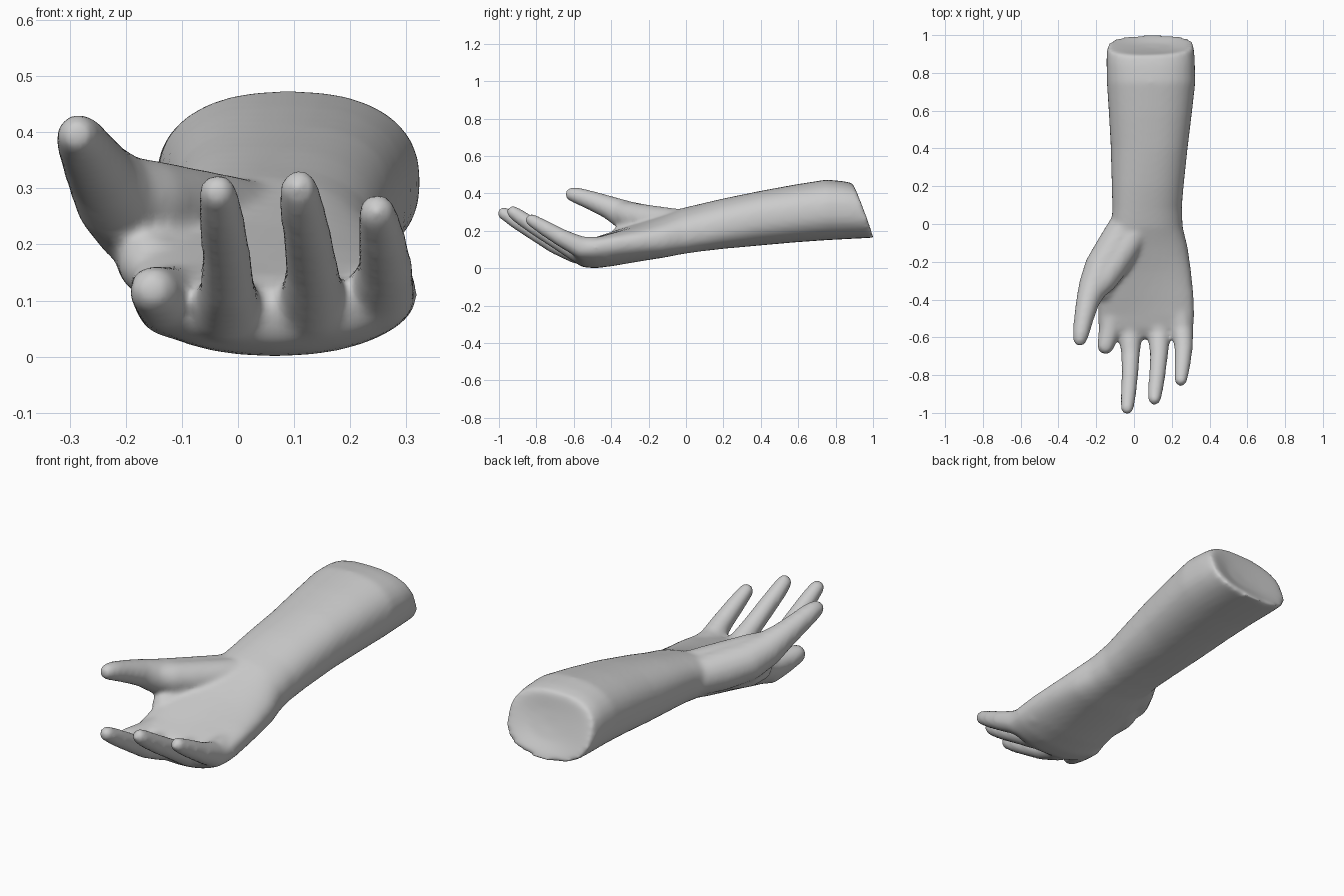
import bpy, bmesh, math
from mathutils import Vector

skin = bpy.data.materials.new("plain grey")
skin.diffuse_color = (0.6, 0.6, 0.6, 1)
bm = bmesh.new()


def loft(rings, start, end):
    """Skin a list of equal rings and close both ends with a fan."""
    loops = [[bm.verts.new(p) for p in r] for r in rings]
    n = len(loops[0])
    for a, b in zip(loops, loops[1:]):
        for i in range(n):
            bm.faces.new((a[i], a[(i + 1) % n], b[(i + 1) % n], b[i]))
    for loop, tip in ((loops[0], start), (loops[-1], end)):
        c = bm.verts.new(tip)
        for i in range(n):
            bm.faces.new((loop[i], loop[(i + 1) % n], c))


def section(y, x0, x1, z0, z1, tilt=0, dish=0, shear=0, yaw=0, power=0.85):
    """Rounded cross-section: tilt rolls it, dish lifts its sides, shear and yaw slant it."""
    cx, cz, w, h = (x0 + x1) / 2, (z0 + z1) / 2, (x1 - x0) / 2, (z1 - z0) / 2
    ring = []
    for i in range(32):
        a = math.tau * i / 32
        c, s = math.cos(a), math.sin(a)
        u = math.copysign(abs(c) ** power, c)
        v = math.copysign(abs(s) ** power, s)
        ring.append((cx + w * u, y + shear * h * v + yaw * u,
                     cz + h * v + tilt * u + dish * (u * u - 0.3)))
    return ring


def digit(points):
    """Tapered round finger through (x, y, z, radius) points."""
    ps = [(Vector(p[:3]), p[3]) for p in points]
    rings = []

    def ring(c, d, r):
        side = d.cross(Vector((0, 0, 1))).normalized()
        up = side.cross(d)
        rings.append([c + r * (math.cos(math.tau * k / 16) * side
                               + math.sin(math.tau * k / 16) * up) for k in range(16)])

    for i, (c, r) in enumerate(ps):
        d = (ps[min(i + 1, len(ps) - 1)][0] - ps[max(i - 1, 0)][0]).normalized()
        ring(c, d, r)
    for t in (0.4, 0.75, 0.93):
        ring(c + d * r * t, d, r * math.sqrt(1 - t * t))
    loft(rings, ps[0][0], c + d * r * 1.05)


# forearm, wrist and cupped palm, from the slanted torn end forward
loft([
    section(0.935, 0.00, 0.20, 0.24, 0.37, shear=-0.35),
    section(0.947, -0.10, 0.285, 0.185, 0.435, shear=-0.38, yaw=0.005, power=0.8),
    section(0.947, -0.142, 0.315, 0.163, 0.455, shear=-0.38, yaw=0.005, power=0.8),
    section(0.87, -0.146, 0.322, 0.158, 0.466, shear=-0.2, power=0.82),
    section(0.75, -0.144, 0.325, 0.15, 0.474),
    section(0.58, -0.133, 0.306, 0.138, 0.447),
    section(0.40, -0.123, 0.284, 0.122, 0.414),
    section(0.20, -0.118, 0.263, 0.105, 0.372, tilt=-0.012),
    section(0.08, -0.115, 0.253, 0.093, 0.342, tilt=-0.02),
    section(-0.02, -0.12, 0.259, 0.08, 0.317, tilt=-0.025),
    section(-0.12, -0.15, 0.284, 0.063, 0.282, tilt=-0.025, dish=0.01),
    section(-0.25, -0.178, 0.303, 0.045, 0.242, tilt=-0.02, dish=0.025),
    section(-0.38, -0.190, 0.316, 0.023, 0.205, tilt=-0.01, dish=0.033, power=0.83),
    section(-0.48, -0.191, 0.320, 0.009, 0.175, dish=0.031, power=0.8),
    section(-0.55, -0.187, 0.315, 0.014, 0.155, dish=0.031, power=0.8),
    section(-0.59, -0.165, 0.298, 0.035, 0.135, dish=0.03),
    section(-0.605, -0.12, 0.26, 0.06, 0.115, dish=0.02),
], (0.1, 0.93, 0.305), (0.07, -0.61, 0.085))

# thumb with its fleshy mound
digit([(0.03, 0.14, 0.215, 0.07), (-0.025, 0.03, 0.22, 0.084),
       (-0.102, -0.12, 0.23, 0.097), (-0.172, -0.235, 0.250, 0.094),
       (-0.215, -0.33, 0.285, 0.080), (-0.245, -0.41, 0.325, 0.063),
       (-0.266, -0.50, 0.36, 0.053), (-0.281, -0.58, 0.388, 0.045),
       (-0.286, -0.61, 0.395, 0.038)])
# inner ridge of the mound, running to the heel of the palm
digit([(0.08, 0.09, 0.235, 0.07), (0.03, -0.01, 0.238, 0.075),
       (-0.035, -0.11, 0.247, 0.08), (-0.11, -0.22, 0.262, 0.08),
       (-0.165, -0.30, 0.28, 0.074), (-0.205, -0.355, 0.303, 0.055)])
# web of flesh between thumb and palm
digit([(-0.02, -0.08, 0.20, 0.08), (-0.09, -0.20, 0.19, 0.088),
       (-0.148, -0.29, 0.18, 0.08), (-0.155, -0.35, 0.165, 0.06)])
# cut-off index finger
digit([(-0.115, -0.46, 0.098, 0.068), (-0.13, -0.57, 0.104, 0.058),
       (-0.150, -0.645, 0.118, 0.046)])
# middle finger
digit([(-0.022, -0.46, 0.085, 0.066), (-0.020, -0.59, 0.085, 0.062),
       (-0.018, -0.70, 0.125, 0.049), (-0.022, -0.81, 0.19, 0.044),
       (-0.030, -0.91, 0.252, 0.041), (-0.036, -0.974, 0.293, 0.035)])
# ring finger
digit([(0.12, -0.46, 0.085, 0.066), (0.133, -0.59, 0.095, 0.061),
       (0.132, -0.70, 0.155, 0.048), (0.122, -0.81, 0.222, 0.044),
       (0.112, -0.89, 0.275, 0.040), (0.109, -0.925, 0.300, 0.035)])
# little finger
digit([(0.24, -0.42, 0.105, 0.066), (0.255, -0.56, 0.11, 0.061),
       (0.263, -0.66, 0.16, 0.049), (0.256, -0.75, 0.212, 0.043),
       (0.248, -0.825, 0.257, 0.035)])

bmesh.ops.recalc_face_normals(bm, faces=bm.faces)
mesh = bpy.data.meshes.new("forearm_and_hand")
bm.to_mesh(mesh)
bm.free()
arm = bpy.data.objects.new("forearm_and_hand", mesh)
bpy.context.collection.objects.link(arm)
mesh.materials.append(skin)

# fuse the parts into one skin and soften the joins
fuse = arm.modifiers.new("fuse", 'REMESH')
fuse.mode = 'VOXEL'
fuse.voxel_size = 0.011
fuse.use_smooth_shade = True
soften = arm.modifiers.new("soften", 'SMOOTH')
soften.factor = 0.5
soften.iterations = 14
